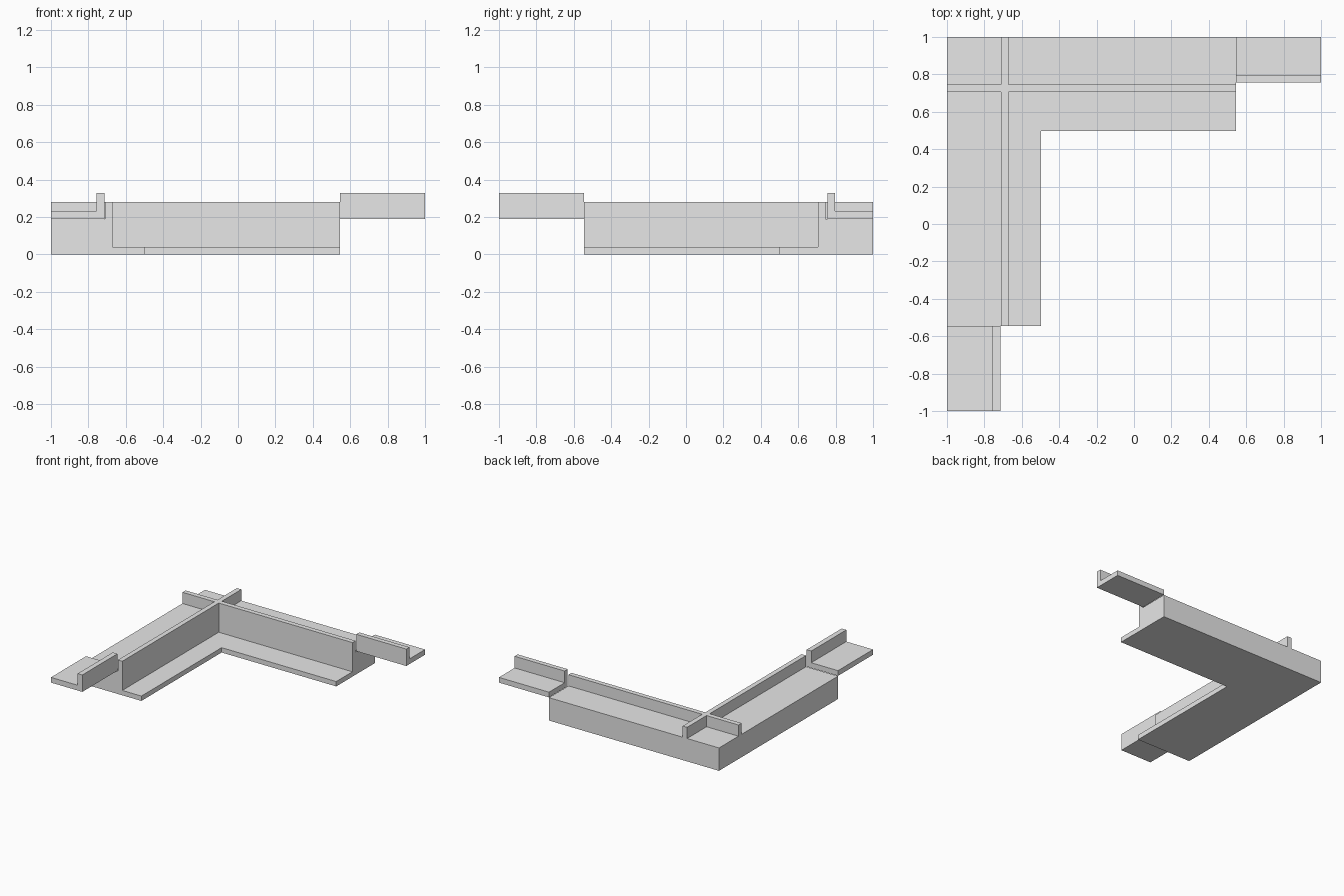
import bpy

cube = bpy.data.objects.get("Cube")
if cube:
    bpy.data.objects.remove(cube, do_unlink=True)

grey = bpy.data.materials.new("plain_grey")
grey.use_nodes = True
colour = (0.8, 0.8, 0.8, 1)
grey.diffuse_color = colour
grey.node_tree.nodes["Principled BSDF"].inputs["Base Color"].default_value = colour


def loft(name, rings):
    """Join equal rings of points into a closed flat-faced solid."""
    n = len(rings[0])
    verts = [p for ring in rings for p in ring]
    faces = [tuple(range(n)), tuple(range(len(verts) - 1, len(verts) - n - 1, -1))]
    for r in range(len(rings) - 1):
        for i in range(n):
            j = (i + 1) % n
            faces.append((r * n + j, r * n + i, (r + 1) * n + i, (r + 1) * n + j))
    mesh = bpy.data.meshes.new(name)
    mesh.from_pydata(verts, [], faces)
    mesh.materials.append(grey)
    obj = bpy.data.objects.new(name, mesh)
    bpy.context.collection.objects.link(obj)
    # Consistent outward normals
    import bmesh
    bm = bmesh.new()
    bm.from_mesh(mesh)
    bmesh.ops.recalc_face_normals(bm, faces=bm.faces)
    bm.to_mesh(mesh)
    bm.free()
    return obj


END = 0.545                      # where both arms stop
LIP, LEDGE, TOP = 0.04, 0.188, 0.28
WALL_X = (-0.71, -0.67)          # outer and inner side of the left wall
WALL_Y = (0.747, 0.707)          # outer and inner side of the back wall


def section(outer, wall, inner):
    """Stepped profile: ledge, upright wall, thin lip."""
    return [(outer, 0), (inner, 0), (inner, LIP), (wall[1], LIP),
            (wall[1], TOP), (wall[0], TOP), (wall[0], LEDGE), (outer, LEDGE)]


# Main body: one stepped profile swept round a mitred corner
sx = section(-1, WALL_X, -0.497)
sy = section(1, WALL_Y, 0.497)
loft("corner_body", [
    [(x, -END, z) for x, z in sx],
    [(x, y, z) for (x, z), (y, _) in zip(sx, sy)],
    [(END, y, z) for y, z in sy],
])


def box(name, x0, x1, y0, y1, z0, z1):
    loft(name, [[(x0, y0, z), (x1, y0, z), (x1, y1, z), (x0, y1, z)]
                for z in (z0, z1)])


# Wall stubs running on past the crossing to the outer edges
box("back_wall_stub", *WALL_X, WALL_Y[0], 1, LEDGE, TOP)
box("side_wall_stub", -1, WALL_X[0], WALL_Y[1], WALL_Y[0], LEDGE, TOP)


# Raised angle brackets carrying on from each arm end
def angle(outer, web, inner):
    return [(outer, 0.19), (inner, 0.19), (inner, 0.329), (web, 0.329),
            (web, 0.233), (outer, 0.233)]


loft("front_bracket", [[(x, y, z) for x, z in angle(-1, -0.757, -0.715)]
                       for y in (-1, -END)])
loft("side_bracket", [[(x, y, z) for y, z in angle(1, 0.797, 0.757)]
                      for x in (END, 1)])
